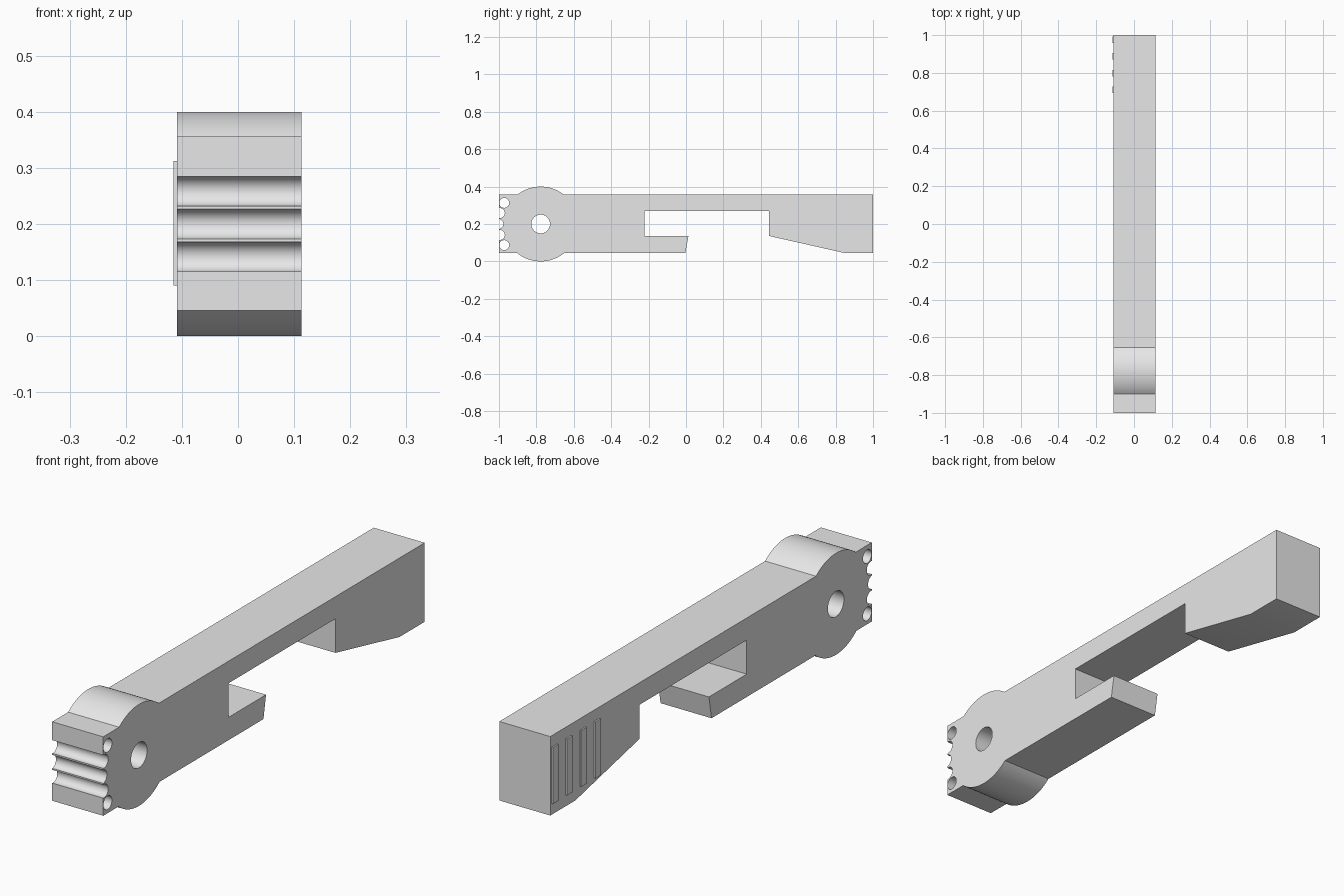
import bpy
import bmesh
from math import sin, cos, acos, asin, pi, radians
from mathutils import Matrix

if "Cube" in bpy.data.objects:
    bpy.data.objects.remove(bpy.data.objects["Cube"], do_unlink=True)

grey = bpy.data.materials.new("light grey")
grey.use_nodes = True
colour = (0.8, 0.8, 0.8, 1)
grey.diffuse_color = colour
grey.node_tree.nodes["Principled BSDF"].inputs["Base Color"].default_value = colour

LEFT, RIGHT = 0.113, -0.109      # body sides in x
TOP, BOTTOM = 0.357, 0.046       # bar edges in z
PIVOT_Y, PIVOT_Z, BOSS_R = -0.777, 0.2, 0.2
NOTCH_R, NOTCH_ORBIT = 0.0265, 0.226


def arc(y, z, r, start, end, n):
    """Points along an arc in the side plane."""
    angles = [start + (end - start) * i / n for i in range(n + 1)]
    return [(y + r * cos(a), z + r * sin(a)) for a in angles]


def circle(y, z, r, n=40):
    return arc(y, z, r, 0, 2 * pi, n)[:-1]


def extrude_outlines(name, outlines, x0, x1):
    """Fill side outlines (first is the border, others are holes) across x."""
    curve = bpy.data.curves.new(name, "CURVE")
    curve.dimensions = "2D"
    curve.fill_mode = "BOTH"
    curve.extrude = (x1 - x0) / 2
    for points in outlines:
        spline = curve.splines.new("POLY")
        spline.points.add(len(points) - 1)
        for p, (y, z) in zip(spline.points, points):
            p.co = (y, z, 0, 1)
        spline.use_cyclic_u = True
    obj = bpy.data.objects.new(name, curve)
    bpy.context.collection.objects.link(obj)
    bpy.ops.object.select_all(action="DESELECT")
    obj.select_set(True)
    bpy.context.view_layer.objects.active = obj
    bpy.ops.object.convert(target="MESH")
    obj = bpy.context.object

    # Stand the outline up so its thickness runs along x
    bm = bmesh.new()
    bm.from_mesh(obj.data)
    turn = Matrix(((0, 0, 1, (x0 + x1) / 2), (1, 0, 0, 0), (0, 1, 0, 0), (0, 0, 0, 1)))
    bm.transform(turn)
    bmesh.ops.remove_doubles(bm, verts=bm.verts, dist=0.0002)
    bmesh.ops.recalc_face_normals(bm, faces=bm.faces)
    bm.to_mesh(obj.data)
    bm.free()
    obj.data.materials.clear()
    obj.data.materials.append(grey)
    bpy.ops.object.shade_smooth_by_angle(angle=radians(30))
    return obj


# Open notches in the front end and round holes above and below them
notches, end_holes = [], []
for step in range(-2, 3):
    a = radians(15 * step)
    y = PIVOT_Y - NOTCH_ORBIT * cos(a)
    z = PIVOT_Z + NOTCH_ORBIT * sin(a)
    if abs(step) == 2:
        end_holes.append(circle(-0.972, z, NOTCH_R, 32))
    else:
        half = acos((-1 - y) / NOTCH_R)
        notches += arc(y, z, NOTCH_R, -half, half, 20)

# Body border, clockwise from the lower front corner
up = asin((TOP - PIVOT_Z) / BOSS_R)
down = asin((PIVOT_Z - BOTTOM) / BOSS_R)
border = [(-1, BOTTOM)] + notches + [(-1, TOP)]
border += arc(PIVOT_Y, PIVOT_Z, BOSS_R, pi - up, up, 28)
border += [(1, TOP), (1, BOTTOM), (0.843, BOTTOM), (0.444, 0.136),
           (0.444, 0.27), (-0.222, 0.27), (-0.222, 0.136),
           (0.013, 0.136), (-0.003, BOTTOM)]
border += arc(PIVOT_Y, PIVOT_Z, BOSS_R, -down, down - pi, 28)

pivot_hole = circle(PIVOT_Y, PIVOT_Z, 0.05)
extrude_outlines("lever_body", [border, pivot_hole] + end_holes, RIGHT, LEFT)

# Thin grip ribs on the right side of the rear end
for i in range(4):
    y = 0.975 - 0.088 * i
    rib = [(y - 0.017, 0.09), (y + 0.017, 0.09), (y + 0.017, 0.312), (y - 0.017, 0.312)]
    extrude_outlines(f"grip_rib_{i + 1}", [rib], RIGHT - 0.006, RIGHT + 0.004)
